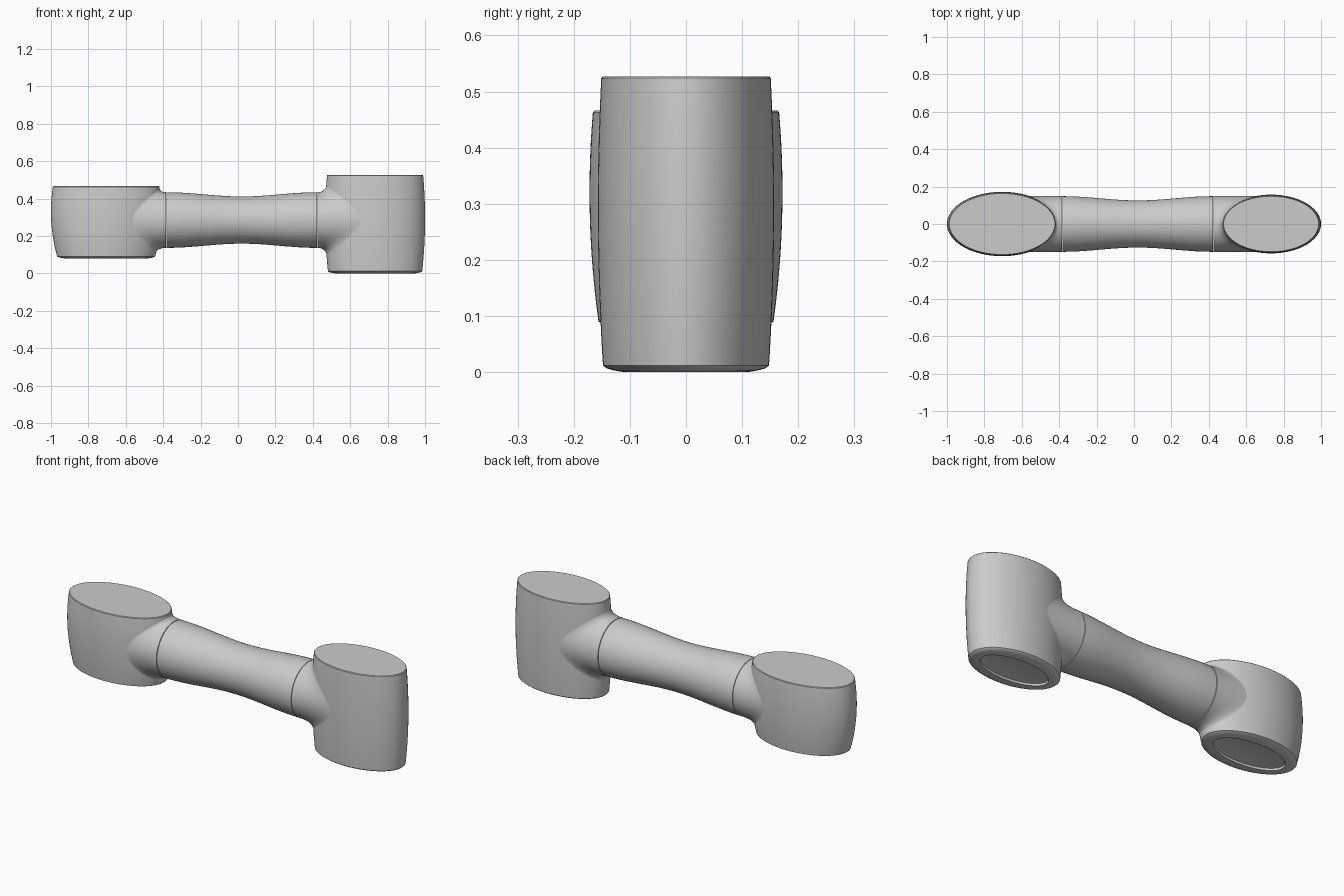
import bpy, bmesh
from math import sin, cos, pi, sqrt

if "Cube" in bpy.data.objects:
    bpy.data.objects.remove(bpy.data.objects["Cube"])

SEG = 96
AXIS_Z = 0.285          # height of the handle axis


def loft(name, rings, cap_start=False, cap_end=False):
    """Skin a list of closed point rings into one smooth object."""
    bm = bmesh.new()
    rows = [[bm.verts.new(p) for p in ring] for ring in rings]
    for a, b in zip(rows, rows[1:]):
        for i in range(len(a)):
            j = (i + 1) % len(a)
            bm.faces.new((a[i], a[j], b[j], b[i]))
    if cap_start:
        bm.faces.new(rows[0][::-1])
    if cap_end:
        bm.faces.new(rows[-1])
    bmesh.ops.recalc_face_normals(bm, faces=bm.faces)
    mesh = bpy.data.meshes.new(name)
    bm.to_mesh(mesh)
    bm.free()
    obj = bpy.data.objects.new(name, mesh)
    bpy.context.collection.objects.link(obj)
    bpy.ops.object.select_all(action='DESELECT')
    obj.select_set(True)
    bpy.context.view_layer.objects.active = obj
    bpy.ops.object.shade_smooth_by_angle(angle=0.6)
    return obj


def parabola(z, zs, vs):
    """Curve through three points, used for the barrel swelling."""
    d1 = (vs[1] - vs[0]) / (zs[1] - zs[0])
    d2 = (vs[2] - vs[1]) / (zs[2] - zs[1])
    k = (d2 - d1) / (zs[2] - zs[0])
    return vs[0] + d1 * (z - zs[0]) + k * (z - zs[0]) * (z - zs[1])


def ellipse(cx, a, b, z):
    return [(cx + a * cos(2 * pi * i / SEG), b * sin(2 * pi * i / SEG), z)
            for i in range(SEG)]


def head(name, cx, base, zs, a3, b3):
    """Oval barrel with rounded underside and a shallow recess below."""
    rings = []
    for inset, dz in ((0.068, 0.012), (0.060, 0.010), (0.056, 0.0),
                      (0.038, 0.0), (0.020, 0.003), (0.006, 0.007)):
        rings.append(ellipse(cx, a3[0] - inset, b3[0] - inset, base + dz))
    n = 20
    for i in range(n + 1):
        z = zs[0] + (zs[2] - zs[0]) * i / n
        rings.append(ellipse(cx, parabola(z, zs, a3), parabola(z, zs, b3), z))
    # small softened top edge
    rings.append(ellipse(cx, a3[2] - 0.003, b3[2] - 0.003, zs[2] + 0.003))
    return loft(name, rings, True, True)


def collar(name, x0, cx, side, up, down, zs, a3, b3):
    """Fillet flaring from the round handle onto the oval barrel."""
    n, rings = 16, []
    for k in range(n + 1):
        t = k / n
        ring = []
        for i in range(SEG):
            ang = 2 * pi * i / SEG
            s, c = sin(ang), cos(ang)
            y0, z0 = 0.149 * s, AXIS_Z + 0.149 * c
            y2, z2 = 0.151 * s, AXIS_Z + (up if c > 0 else down) * c
            a, b = parabola(z2, zs, a3), parabola(z2, zs, b3)
            x2 = cx - side * (a * sqrt(max(0, 1 - (y2 / b) ** 2)) - 0.001)
            w0, w1, w2 = (1 - t) ** 2, 2 * t * (1 - t), t * t
            ring.append((w0 * x0 + (w1 + w2) * x2,
                         (w0 + w1) * y0 + w2 * y2,
                         (w0 + w1) * z0 + w2 * z2))
        rings.append(ring)
    # tiny lip that forms the seam line next to the handle
    lip = [(x0, 0.144 * sin(2 * pi * i / SEG), AXIS_Z + 0.144 * cos(2 * pi * i / SEG))
           for i in range(SEG)]
    return loft(name, [lip] + rings)


# Handle with a gentle waist
X0, X1 = -0.385, 0.425


def circle(x, r):
    return [(x, r * sin(2 * pi * i / SEG), AXIS_Z + r * cos(2 * pi * i / SEG))
            for i in range(SEG)]


rings = [circle(X0 + 0.002, 0.144)]
for i in range(41):
    u = i / 40
    r = 0.126 + 0.0225 * (0.5 + 0.5 * cos(2 * pi * u))
    rings.append(circle(X0 + 0.003 + (X1 - X0 - 0.006) * u, r))
rings.append(circle(X1 - 0.002, 0.144))
loft("handle", rings, True, True)

# Wide head on the left, tall head on the right
LEFT = ((0.09, 0.32, 0.463), (0.262, 0.295, 0.285), (0.156, 0.172, 0.166))
RIGHT = ((0.012, 0.27, 0.524), (0.252, 0.267, 0.257), (0.148, 0.157, 0.151))
head("wide_head", -0.705, 0.08, *LEFT)
head("tall_head", 0.733, 0.0, *RIGHT)

# Collars joining the handle to the heads
collar("wide_head_collar", X0, -0.705, -1, 0.178, 0.195, *LEFT)
collar("tall_head_collar", X1, 0.733, 1, 0.205, 0.205, *RIGHT)
